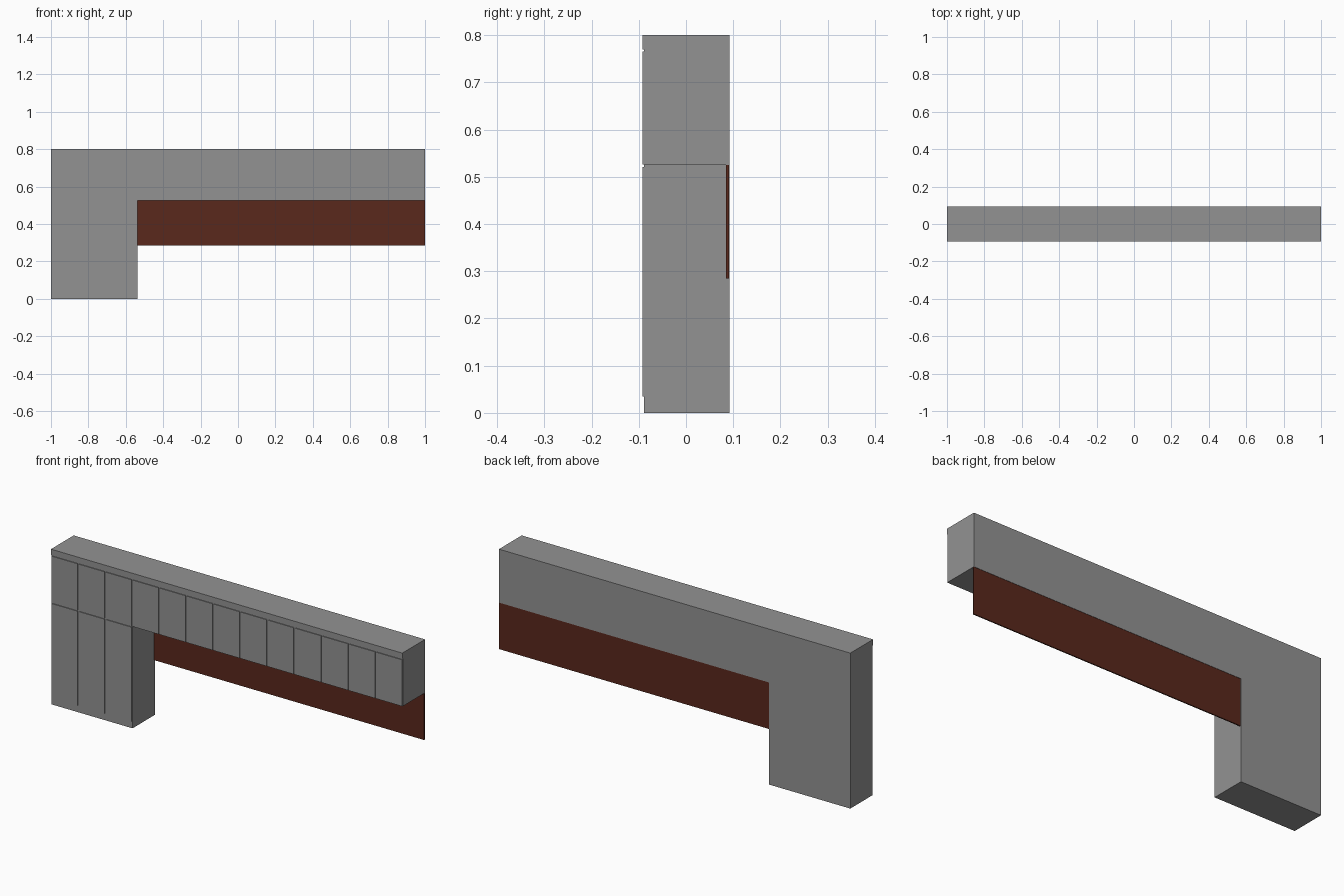
import bpy, bmesh

if "Cube" in bpy.data.objects:
    bpy.data.objects.remove(bpy.data.objects["Cube"])

FRONT, RECESS, BACK = -0.0925, -0.0885, 0.0925   # panel face, wall behind panels, rear face
TOP, LINTEL, SKIRT = 0.8, 0.525, 0.035
COLUMNS, GAP = 13, 0.005
STEP = 2 / COLUMNS
LEG_X = -1 + 3 * STEP


def make_material(name, color):
    mat = bpy.data.materials.new(name)
    mat.diffuse_color = (*color, 1)
    mat.use_nodes = True
    mat.node_tree.nodes["Principled BSDF"].inputs["Base Color"].default_value = mat.diffuse_color
    return mat


GREY = make_material("concrete_grey", (0.29, 0.29, 0.29))
BROWN = make_material("rust_brown", (0.1, 0.021, 0.0115))


def make_object(name, bm, mat):
    bmesh.ops.recalc_face_normals(bm, faces=bm.faces)
    mesh = bpy.data.meshes.new(name)
    bm.to_mesh(mesh)
    bm.free()
    mesh.materials.append(mat)
    obj = bpy.data.objects.new(name, mesh)
    bpy.context.collection.objects.link(obj)


def add_box(bm, lo, hi):
    verts = bmesh.ops.create_cube(bm, size=1)["verts"]
    for v in verts:
        v.co = [(a + b) / 2 + c * (b - a) for a, b, c in zip(lo, hi, v.co)]


# L-shaped wall: a pier on the left carrying a long lintel
bm = bmesh.new()
profile = [(-1, 0), (LEG_X, 0), (LEG_X, LINTEL), (1, LINTEL), (1, TOP), (-1, TOP)]
face = bm.faces.new([bm.verts.new((x, RECESS, z)) for x, z in profile])
new = bmesh.ops.extrude_face_region(bm, geom=[face])["geom"]
bmesh.ops.translate(bm, vec=(0, BACK - RECESS, 0),
                    verts=[g for g in new if isinstance(g, bmesh.types.BMVert)])
make_object("wall", bm, GREY)

# Raised cladding panels separated by thin grooves
bm = bmesh.new()
for i in range(COLUMNS):
    x0, x1 = -1 + i * STEP + GAP / 2, -1 + (i + 1) * STEP - GAP / 2
    add_box(bm, (x0, FRONT, LINTEL + 0.001), (x1, RECESS, 0.765))
    if i < 3:
        add_box(bm, (x0, FRONT, SKIRT), (x1, RECESS, LINTEL + 0.001 - GAP))
make_object("cladding_panels", bm, GREY)

# Continuous coping strip along the top edge
bm = bmesh.new()
add_box(bm, (-1, FRONT, 0.765 + GAP), (1, RECESS, TOP))
make_object("coping_strip", bm, GREY)

# Thin brown sheet hanging below the lintel at the rear
bm = bmesh.new()
add_box(bm, (LEG_X, 0.085, 0.285), (1, 0.091, LINTEL))
make_object("hanging_sheet", bm, BROWN)
